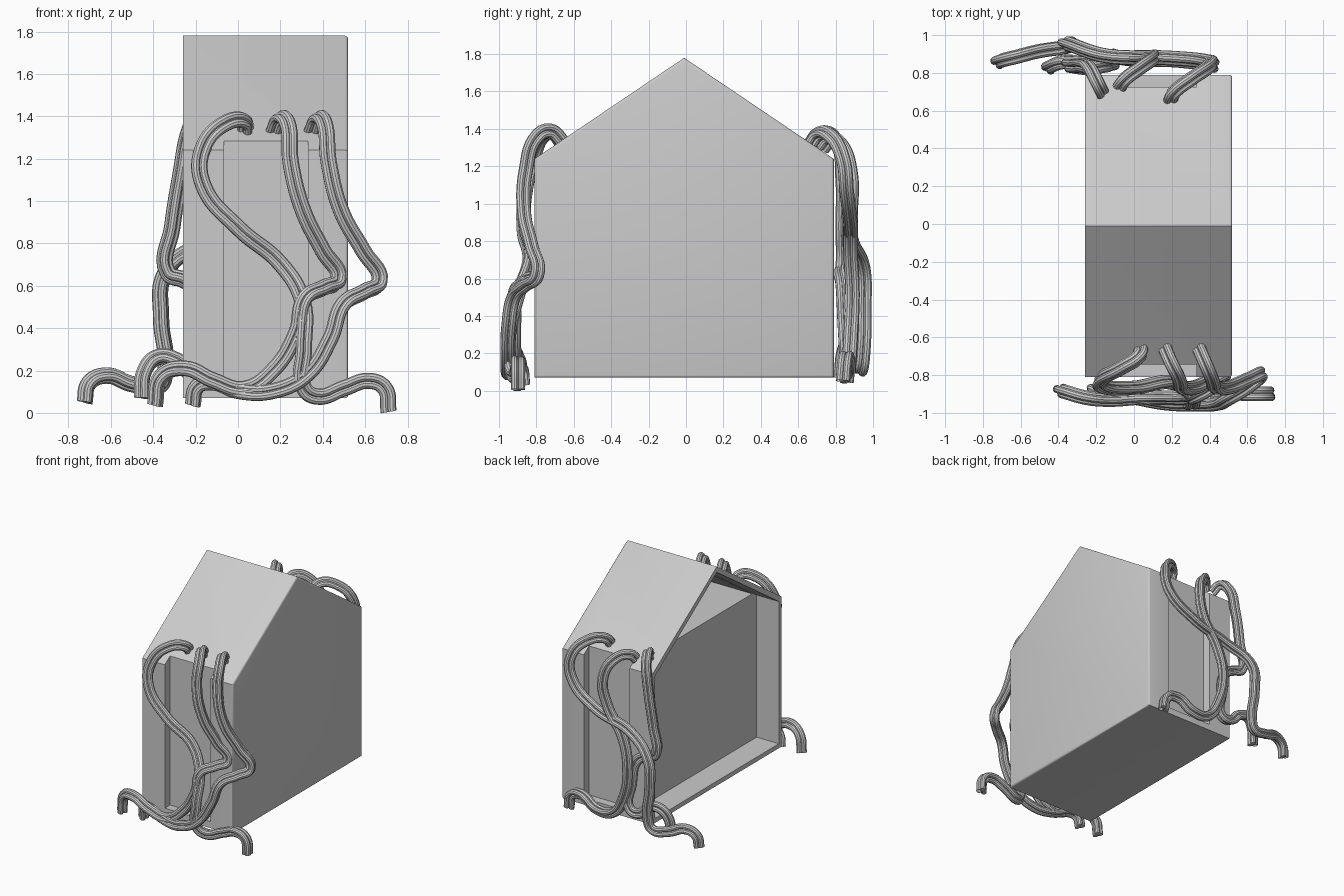
import bpy, bmesh, math
from mathutils import Vector

if "Cube" in bpy.data.objects:
    bpy.data.objects.remove(bpy.data.objects["Cube"])

scene = bpy.context.scene.collection
YC = -0.01          # house centre line


def add_mesh(name, bm):
    me = bpy.data.meshes.new(name)
    bmesh.ops.recalc_face_normals(bm, faces=bm.faces[:])
    bm.to_mesh(me)
    bm.free()
    ob = bpy.data.objects.new(name, me)
    scene.objects.link(ob)
    return ob


def prism(name, profile, x0, x1, bevel=0):
    """Extrude a (y, z) outline along x, rounding the x1 end if asked."""
    bm = bmesh.new()
    face = bm.faces.new([bm.verts.new((x0, y + YC, z)) for y, z in profile])
    ext = bmesh.ops.extrude_face_region(bm, geom=[face], use_keep_orig=True)
    for v in ext["geom"]:
        if isinstance(v, bmesh.types.BMVert):
            v.co.x = x1
    bmesh.ops.recalc_face_normals(bm, faces=bm.faces[:])
    if bevel:
        edges = [e for e in bm.edges if all(v.co.x > x1 - 0.01 for v in e.verts)]
        bmesh.ops.bevel(bm, geom=edges, offset=bevel, segments=3,
                        profile=0.5, affect='EDGES')
    return add_mesh(name, bm)


def smooth(ob):
    bpy.ops.object.select_all(action='DESELECT')
    ob.select_set(True)
    bpy.context.view_layer.objects.active = ob
    bpy.ops.object.shade_smooth_by_angle(angle=math.radians(35))


# House shell, open on the -x side
shell = prism("house_shell",
              [(-.8, .07), (.8, .07), (.8, 1.24), (0, 1.78), (-.8, 1.24)],
              -.26, .52, .015)

cutters = [
    # shallow room in front of the inner panel
    prism("room_cutter", [(-.765, .105), (.765, .105), (.765, 1.215), (0, 1.735), (-.765, 1.215)],
          -.4, -.068),
    # attic space over the inner panel
    prism("attic_cutter", [(-.71, 1.245), (.71, 1.245), (0, 1.73)], -.2, .485),
    # shallow recesses in front and back walls that notch the eaves
    prism("front_recess_cutter", [(-.95, .12), (-.735, .12), (-.735, 1.5), (-.95, 1.5)], -.065, .33),
    prism("back_recess_cutter", [(.95, .12), (.735, .12), (.735, 1.5), (.95, 1.5)], -.065, .33),
]
for c in cutters:
    mod = shell.modifiers.new(c.name, 'BOOLEAN')
    mod.operation, mod.solver, mod.object = 'DIFFERENCE', 'EXACT', c
bpy.context.view_layer.update()
me = bpy.data.meshes.new_from_object(shell.evaluated_get(bpy.context.evaluated_depsgraph_get()))
shell.modifiers.clear()
shell.data = me
for c in cutters:
    bpy.data.objects.remove(c)
smooth(shell)

# Cross-section of a root: three strands side by side
sec = bpy.data.curves.new("strand_section", 'CURVE')
sec.dimensions = '2D'
for k in range(3):
    a = math.tau * k / 3
    sp = sec.splines.new('POLY')
    sp.points.add(9)
    for i, p in enumerate(sp.points):
        b = math.tau * i / 10
        p.co = (.021 * math.cos(a) + .021 * math.cos(b),
                .021 * math.sin(a) + .021 * math.sin(b), 0, 1)
    sp.use_cyclic_u = True
section = bpy.data.objects.new("strand_section", sec)
scene.objects.link(section)
section.hide_render = True


def root(name, pts):
    cu = bpy.data.curves.new(name, 'CURVE')
    cu.dimensions = '3D'
    cu.bevel_mode = 'OBJECT'
    cu.bevel_object = section
    cu.use_fill_caps = True
    cu.resolution_u = 7
    sp = cu.splines.new('BEZIER')
    sp.bezier_points.add(len(pts) - 1)
    for p, co in zip(sp.bezier_points, pts):
        p.co = co
        p.handle_left_type = p.handle_right_type = 'AUTO'
    ob = bpy.data.objects.new(name, cu)
    scene.objects.link(ob)
    bpy.context.view_layer.update()
    me = bpy.data.meshes.new_from_object(ob.evaluated_get(bpy.context.evaluated_depsgraph_get()))
    bpy.data.objects.remove(ob)
    out = bpy.data.objects.new(name, me)
    scene.objects.link(out)
    smooth(out)


# Front roots
root("front_root_looped", [
    (.04, -.66, 1.32), (.03, -.70, 1.37), (-.06, -.76, 1.365), (-.17, -.82, 1.24),
    (-.165, -.86, 1.07), (0, -.87, .87), (.2, -.84, .70), (.305, -.90, .52),
    (.31, -.95, .30), (.31, -.94, .12), (.37, -.92, .08), (.5, -.90, .12),
    (.62, -.90, .155), (.695, -.90, .12), (.715, -.90, .005)])
root("front_root_middle", [
    (.17, -.66, 1.33), (.20, -.73, 1.39), (.235, -.80, 1.36), (.25, -.86, 1.18),
    (.31, -.87, .95), (.40, -.83, .77), (.475, -.80, .63), (.41, -.86, .59),
    (.32, -.91, .54), (.28, -.92, .38), (.17, -.92, .2), (.03, -.92, .11),
    (-.12, -.93, .15), (-.25, -.92, .205), (-.36, -.89, .17), (-.39, -.88, .035)])
root("front_root_right", [
    (.35, -.66, 1.33), (.38, -.73, 1.39), (.41, -.80, 1.36), (.43, -.86, 1.18),
    (.49, -.87, .95), (.59, -.83, .77), (.67, -.80, .62), (.60, -.86, .57),
    (.50, -.92, .51), (.44, -.95, .35), (.33, -.955, .18), (.17, -.95, .10),
    (.0, -.92, .10), (-.12, -.90, .14), (-.19, -.88, .12), (-.21, -.87, .035)])

# Back roots
root("back_root_looped", [
    (.19, .66, 1.32), (.21, .70, 1.37), (.30, .77, 1.36), (.40, .84, 1.24),
    (.38, .86, 1.07), (.16, .88, .9), (-.15, .89, .80), (-.34, .95, .66),
    (-.36, .957, .45), (-.34, .95, .20), (-.37, .94, .125), (-.50, .92, .135),
    (-.62, .89, .175), (-.70, .87, .14), (-.72, .86, .05)])
root("back_root_middle", [
    (-.08, .73, 1.30), (-.05, .77, 1.34), (.03, .83, 1.31), (.10, .88, 1.16),
    (.06, .88, .95), (-.07, .88, .74), (-.12, .89, .52), (-.08, .88, .28),
    (.03, .87, .12), (.17, .87, .11), (.30, .86, .18), (.39, .85, .16), (.42, .84, .05)])
root("back_root_left", [
    (-.17, .69, 1.33), (-.20, .75, 1.38), (-.23, .81, 1.33), (-.27, .84, 1.13),
    (-.31, .84, .88), (-.33, .84, .66), (-.26, .83, .63), (-.17, .84, .57),
    (-.13, .85, .38), (-.12, .86, .19), (-.2, .86, .17), (-.29, .86, .245),
    (-.38, .86, .26), (-.44, .84, .19), (-.45, .83, .07)])

bpy.data.objects.remove(section)
